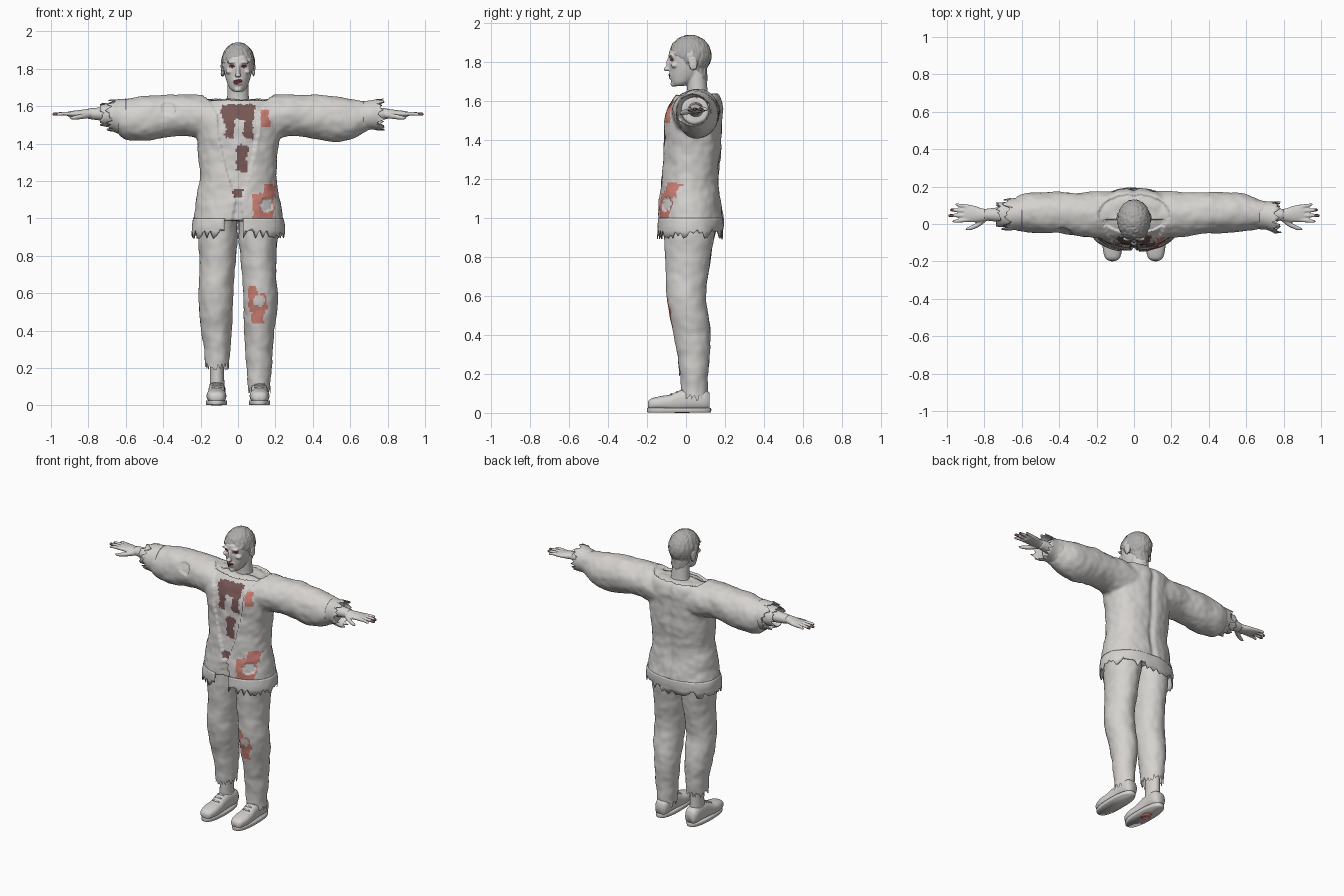
import bpy, bmesh, math, random
from mathutils import Vector, Matrix, noise

random.seed(4)
if "Cube" in bpy.data.objects:
    bpy.data.objects.remove(bpy.data.objects["Cube"])


def material(name, r, g, b):
    m = bpy.data.materials.new(name)
    m.use_nodes = True
    m.diffuse_color = (r, g, b, 1)
    m.node_tree.nodes["Principled BSDF"].inputs["Base Color"].default_value = (r, g, b, 1)
    return m


PALETTE = [material("pale_grey", .66, .64, .62), material("dark_blood", .19, .1, .095),
           material("pink_stain", .62, .22, .18), material("deep_red", .13, .035, .035),
           material("hair_grey", .42, .41, .4)]
GREY, BLOOD, PINK, RED, HAIR = range(5)


def place(axis, t, a, b):
    return {"x": (t, a, b), "y": (a, t, b), "z": (a, b, t)}[axis]


def loft(keys, axis="z", seg=40, sub=5, jag=0, caps=True, bm=None, side=1, power=2.0):
    """Smooth tube through rings given as (position, centre a, centre b, radius a, radius b)."""
    bm = bm or bmesh.new()
    k = [Vector(q) for q in keys]
    path = []
    for i in range(len(k) - 1):
        p0, p1, p2, p3 = k[max(i - 1, 0)], k[i], k[i + 1], k[min(i + 2, len(k) - 1)]
        for s in range(sub):
            u = s / sub
            path.append(p1 + (p2 - p0) * .5 * u + (p0 - p1 * 2.5 + p2 * 2 - p3 * .5) * u * u
                        + ((p1 - p2) * 1.5 + (p3 - p0) * .5) * u ** 3)
    path.append(k[-1])
    way = 1 if k[-1][0] > k[0][0] else -1
    rings = []
    for n, (t, a, b, ra, rb) in enumerate(path):
        ring = []
        for j in range(seg):
            c, s = math.cos(j * math.tau / seg), math.sin(j * math.tau / seg)
            c, s = (math.copysign(abs(w) ** (2 / power), w) for w in (c, s))
            tear = way * jag * random.uniform(-.5, 1) if n == len(path) - 1 else 0
            x, y, z = place(axis, t + tear, a + ra * c, b + rb * s)
            ring.append(bm.verts.new((x * side, y, z)))
        rings.append(ring)
    for r, q in zip(rings, rings[1:]):
        for j in range(seg):
            bm.faces.new((r[j - 1], r[j], q[j], q[j - 1]))
    if caps:
        bm.faces.new(rings[0])
        bm.faces.new(rings[-1])
    return bm


def ball(bm, loc, size):
    mat = Matrix.Translation(loc) @ Matrix.Diagonal((*size, 1))
    bmesh.ops.create_uvsphere(bm, u_segments=20, v_segments=14, radius=1, matrix=mat)


def finish(name, bm, voxel=0, thick=0, shape=None, paint=None):
    bmesh.ops.recalc_face_normals(bm, faces=bm.faces)
    mesh = bpy.data.meshes.new(name)
    bm.to_mesh(mesh)
    bm.free()
    ob = bpy.data.objects.new(name, mesh)
    bpy.context.collection.objects.link(ob)
    if voxel:  # fuse overlapping volumes into one skin
        rm = ob.modifiers.new("fuse", "REMESH")
        rm.mode, rm.voxel_size = "VOXEL", voxel
        sm = ob.modifiers.new("soften", "SMOOTH")
        sm.factor, sm.iterations = .5, 5
        fused = bpy.data.meshes.new_from_object(ob.evaluated_get(bpy.context.evaluated_depsgraph_get()))
        ob.modifiers.clear()
        ob.data = mesh = fused
    if thick:
        ob.modifiers.new("cloth", "SOLIDIFY").thickness = thick
    mesh.materials.clear()
    for m in PALETTE:
        mesh.materials.append(m)
    if shape:
        moved = [shape(v.co.copy(), v.normal.copy()) for v in mesh.vertices]
        for v, co in zip(mesh.vertices, moved):
            v.co = co
    for p in mesh.polygons:
        p.use_smooth = True
        p.material_index = paint(p.center, p.normal) if paint else GREY
    return ob


def creased(co, n):
    return co + n * (noise.noise(co * 11) * .006 + noise.noise(co * 26) * .003)


def inside(co, boxes):
    x, z = co.x + noise.noise(co * 40) * .014, co.z + noise.noise(co * 37 + Vector((5, 5, 5))) * .014
    return any(a < x < b and c < z < d for a, b, c, d in boxes)


# Torn holes as (x, z, radius), and the stained areas of the clothes
HOLES = [(.155, 1.07, .036), (.11, .56, .03), (-.37, 1.59, .035)]
DARK = [(-.09, .09, 1.53, 1.61), (-.07, -.02, 1.43, 1.55), (.03, .08, 1.42, 1.55),
        (-.01, .05, 1.25, 1.39), (-.025, .025, 1.11, 1.16)]
LIGHT = [(.12, .17, 1.49, 1.58), (.08, .19, .98, 1.13), (.14, .2, 1.1, 1.18),
         (.06, .16, .5, .6), (.08, .14, .44, .52), (.05, .1, .58, .63)]


def in_hole(co):
    return co.y < .03 and any(math.hypot(co.x - x, co.z - z) + noise.noise(co * 50) * .01 < r for x, z, r in HOLES)


def cloth_paint(co, n):
    if co.y > .06 or n.y > .1 or in_hole(co):
        return GREY
    return BLOOD if inside(co, DARK) else PINK if inside(co, LIGHT) else GREY


def opening(z):
    edge = [(.9, .05), (1.1, .01), (1.25, .06), (1.45, .105), (1.55, .11), (1.66, .17)]
    for (z0, w0), (z1, w1) in zip(edge, edge[1:]):
        if z0 <= z < z1:
            return w0 + (w1 - w0) * (z - z0) / (z1 - z0)
    return .17


def jacket_shape(co, n):
    new = creased(co, n)
    if co.y < .02 and abs(co.x) < opening(co.z):
        new.y += .014
    elif in_hole(co):
        new -= n * .01
    if co.z > 1.55 and (co.x / .19) ** 2 + ((co.y - .05) / .11) ** 2 < 1:
        new.z -= .018
    if co.y > .1:
        new.y -= .012 * math.exp(-(co.x / .02) ** 2)
    return new


# Jacket: body and sleeves fused, then creased, opened at the front and stained
jacket = loft([(.985, 0, .025, .24, .17), (1.1, 0, .02, .224, .157), (1.2, 0, .02, .205, .148),
               (1.3, 0, .027, .209, .15), (1.4, 0, .03, .218, .155), (1.5, 0, .03, .235, .156),
               (1.58, 0, .045, .23, .145), (1.63, 0, .055, .19, .12), (1.655, 0, .055, .11, .08)], power=2.2)
SLEEVE = [(.08, .05, 1.53, .13, .11), (.2, .05, 1.543, .125, .117), (.3, .052, 1.55, .115, .11),
          (.4, .06, 1.545, .11, .116), (.5, .06, 1.533, .11, .122), (.6, .06, 1.53, .1, .108)]
loft(SLEEVE + [(.66, .055, 1.54, .083, .09), (.72, .045, 1.555, .07, .07)], "x", bm=jacket)
loft(SLEEVE + [(.64, .055, 1.54, .085, .09)], "x", bm=jacket, side=-1)
finish("jacket", jacket, voxel=.009, shape=jacket_shape, paint=cloth_paint)

# Ragged hem, open at the front
hem = loft([(1.0, 0, .023, .24, .17), (.96, 0, .022, .248, .172), (.925, 0, .02, .25, .168)],
           seg=72, sub=3, jag=.035, caps=False, power=2.2)
gap = [f for f in hem.faces if f.calc_center_median().y < 0 and abs(f.calc_center_median().x + .02) < .055]
bmesh.ops.delete(hem, geom=gap, context="FACES")
finish("jacket_hem", hem, thick=.005, shape=creased)

# Torn cuffs
finish("left_cuff", loft([(.67, .05, 1.545, .078, .082), (.71, .045, 1.553, .076, .078),
                          (.755, .035, 1.555, .086, .085)], "x", jag=.035, caps=False), thick=.005)
finish("right_cuff", loft([(.6, .055, 1.54, .09, .1), (.64, .053, 1.545, .086, .092),
                           (.67, .05, 1.55, .085, .085)], "x", jag=.04, caps=False, side=-1), thick=.005)
finish("right_shirt_cuff", loft([(.63, .05, 1.55, .07, .068), (.68, .05, 1.553, .068, .064),
                                 (.72, .05, 1.555, .065, .062)], "x", jag=.02, caps=False, side=-1), thick=.005)

# Trousers: the right leg is torn off shorter
LEG = [(1.02, .105, .02, .1, .135), (.9, .108, .015, .105, .127), (.8, .109, .01, .097, .117),
       (.7, .112, .005, .092, .106), (.6, .117, .0, .092, .1), (.5, .119, .015, .089, .1),
       (.4, .115, .032, .081, .093), (.3, .112, .039, .072, .084)]
finish("left_trouser_leg", loft(LEG + [(.2, .111, .041, .065, .073), (.09, .112, .042, .06, .066)], seg=64, sub=8,
       jag=.03, caps=False), shape=creased, paint=cloth_paint)
finish("right_trouser_leg", loft(LEG + [(.22, .112, .04, .063, .074)], seg=64, sub=8, jag=.035, caps=False, side=-1),
       shape=creased)

# Mirrored parts: ankles, shoes, arms and hands
for label, side in (("left", 1), ("right", -1)):
    finish(label + "_ankle", loft([(.32, .112, .042, .045, .058), (.2, .112, .042, .038, .055),
                                   (.08, .112, .042, .04, .055)], side=side))
    finish(label + "_sole", loft([(.003, .115, -.035, .054, .163), (.014, .115, -.035, .057, .165),
                                  (.026, .115, -.035, .056, .164)], sub=2, side=side, power=2.5))
    shoe = loft([(-.196, .115, .04, .02, .017), (-.18, .115, .045, .04, .028), (-.13, .115, .05, .052, .036),
                 (-.08, .115, .052, .05, .042), (-.04, .114, .06, .046, .052), (.02, .113, .07, .045, .058),
                 (.09, .112, .068, .046, .055), (.12, .112, .06, .034, .044)], "y", side=side, power=2.4)
    finish(label + "_shoe", shoe)
    for i in range(3):
        lace = bmesh.new()
        ball(lace, (side * .114, -.075 + i * .028, .095 + i * .011), (.028, .006, .006))
        finish("%s_lace_%d" % (label, i + 1), lace)
    finish(label + "_forearm", loft([(.58, .05, 1.553, .05, .045), (.7, .05, 1.557, .041, .038),
                                     (.8, .05, 1.56, .03, .028)], "x", side=side))
    hand = loft([(.77, .05, 1.56, .031, .029), (.81, .048, 1.56, .035, .024), (.85, .053, 1.559, .044, .02),
                 (.89, .057, 1.558, .047, .016), (.91, .057, 1.557, .042, .012)], "x", bm=None, side=side)
    for y, tip, spread in ((.022, .97, -.008), (.045, .994, 0), (.069, .985, .006), (.092, .955, .012)):
        loft([(.88, y, 1.558, .012, .012), (.93, y + spread * .5, 1.56, .0105, .0105),
              (tip - .01, y + spread, 1.557, .009, .009), (tip, y + spread, 1.555, .004, .004)],
             "x", seg=12, bm=hand, side=side)
    loft([(.79, .03, 1.552, .016, .016), (.83, .0, 1.546, .016, .015), (.87, -.02, 1.54, .012, .012),
          (.9, -.028, 1.536, .006, .006)], "x", seg=12, bm=hand, side=side)
    finish(label + "_hand", hand, voxel=.005, paint=lambda co, n: BLOOD if abs(co.x) > .965 else GREY)

# Stain under the right shoe
stain = loft([(0, .115, -.02, .03, .04), (.004, .115, -.02, .03, .04)], sub=1, seg=14, side=-1)
finish("sole_stain", stain, paint=lambda co, n: PINK)

# Head: neck, jaw, skull and features fused together
head = loft([(1.56, 0, .06, .075, .07), (1.63, 0, .06, .06, .054), (1.7, 0, .055, .056, .052),
             (1.77, 0, .05, .055, .052)])
loft([(1.678, 0, -.038, .026, .026), (1.695, 0, -.022, .045, .052), (1.73, 0, -.005, .06, .078),
      (1.77, 0, .0, .071, .084), (1.82, 0, .005, .078, .094), (1.86, 0, .01, .078, .096)], bm=head)
ball(head, (0, .021, 1.835), (.084, .105, .1))
ball(head, (0, -.088, 1.79), (.011, .014, .035))
ball(head, (0, -.1, 1.765), (.017, .016, .011))
ball(head, (0, -.079, 1.737), (.026, .012, .007))
ball(head, (0, -.077, 1.722), (.023, .012, .008))
ball(head, (0, -.062, 1.69), (.022, .018, .016))
for s in (1, -1):
    ball(head, (s * .033, -.08, 1.835), (.028, .012, .008))
    ball(head, (s * .047, -.058, 1.785), (.02, .02, .014))
    ball(head, (s * .083, .035, 1.79), (.009, .02, .032))


def is_hair(co):
    return co.z > 1.88 - .85 * (co.y + .09) + noise.noise(co * 45) * .02 and co.z > 1.7 and abs(co.x) < .088


def head_shape(co, n):
    if is_hair(co):
        return co + n * (.006 + .004 * noise.noise(Vector((co.x * 90, co.y * 90, co.z * 25))))
    if co.y < -.03:
        co.y += .012 * math.exp(-((abs(co.x) - .033) / .016) ** 2 - ((co.z - 1.812) / .011) ** 2)
    return co


def head_paint(co, n):
    if is_hair(co):
        return HAIR
    eye = ((abs(co.x) - .033) / .017) ** 2 + ((co.z - 1.812) / .008) ** 2 < 1
    mouth = (co.x / .026) ** 2 + ((co.z - 1.73) / .013) ** 2 < 1 + noise.noise(co * 60)
    return RED if co.y < -.04 and (eye or mouth) else GREY


finish("head", head, voxel=.0045, shape=head_shape, paint=head_paint)
